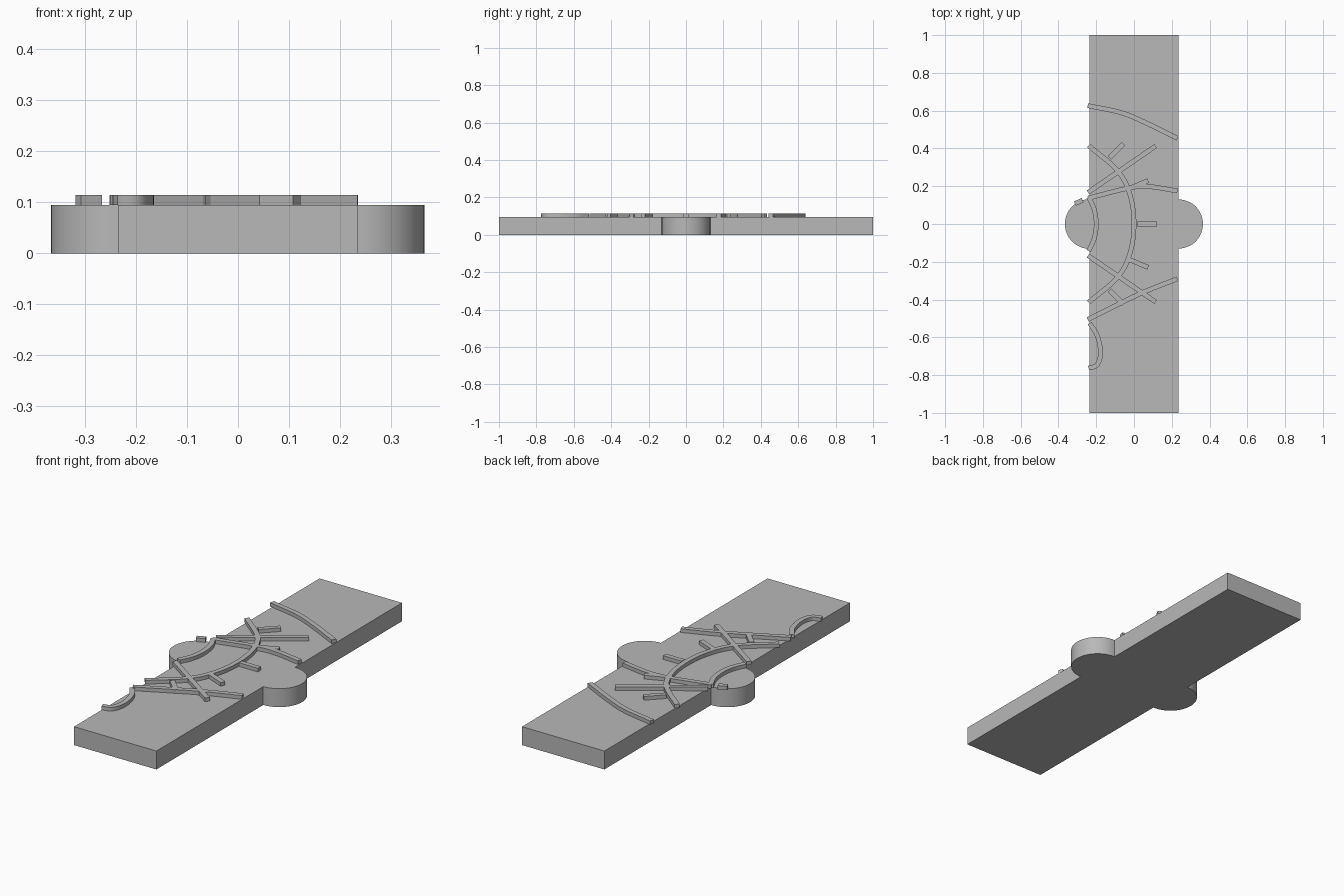
import bpy, bmesh, math
from mathutils import Vector

old = bpy.data.objects.get("Cube")
if old:
    bpy.data.objects.remove(old, do_unlink=True)

DECK, TOP, WIDTH = 0.095, 0.114, 0.025

grey = bpy.data.materials.new("plain grey")
grey.use_nodes = True
colour = (0.48, 0.48, 0.48, 1)
grey.diffuse_color = colour
grey.node_tree.nodes["Principled BSDF"].inputs["Base Color"].default_value = colour


def prism(name, outline, low, high):
    """Extrude a flat outline between two heights."""
    bm = bmesh.new()
    face = bm.faces.new([bm.verts.new((x, y, low)) for x, y in outline])
    raised = bmesh.ops.extrude_face_region(bm, geom=[face])["geom"]
    bmesh.ops.translate(bm, vec=(0, 0, high - low),
                        verts=[v for v in raised if isinstance(v, bmesh.types.BMVert)])
    bmesh.ops.recalc_face_normals(bm, faces=bm.faces)
    mesh = bpy.data.meshes.new(name)
    bm.to_mesh(mesh)
    bm.free()
    mesh.materials.append(grey)
    obj = bpy.data.objects.new(name, mesh)
    bpy.context.collection.objects.link(obj)
    bpy.ops.object.select_all(action='DESELECT')
    obj.select_set(True)
    bpy.context.view_layer.objects.active = obj
    bpy.ops.object.shade_smooth_by_angle(angle=math.radians(30))
    return obj


def smooth_path(points, steps=8):
    """Catmull-Rom curve through the points."""
    p = [Vector(q) for q in points]
    if len(p) == 2:
        return p
    p = [2 * p[0] - p[1]] + p + [2 * p[-1] - p[-2]]
    path = []
    for a, b, c, d in zip(p, p[1:], p[2:], p[3:]):
        for i in range(steps):
            t = i / steps
            path.append(0.5 * (2 * b + (c - a) * t + (2 * a - 5 * b + 4 * c - d) * t * t
                               + (3 * b - a - 3 * c + d) * t ** 3))
    return path + [p[-2]]


def ridge(name, points, width=WIDTH):
    """Raised strip of constant width following a path."""
    path = smooth_path(points)
    left, right = [], []
    for i, q in enumerate(path):
        along = (path[min(i + 1, len(path) - 1)] - path[max(i - 1, 0)]).normalized()
        side = Vector((-along.y, along.x)) * width / 2
        left.append(q + side)
        right.append(q - side)
    return prism(name, left + right[::-1], DECK, TOP)


# Slab with a round lobe on each long side
def lobe(cx, radius, start):
    return [(cx + radius * math.cos(start + math.pi * i / 32),
             radius * math.sin(start + math.pi * i / 32)) for i in range(33)]


half = 0.235
outline = [(half, -1)] + lobe(half, 0.13, -math.pi / 2) + [(half, 1), (-half, 1)]
outline += lobe(-half, 0.131, math.pi / 2) + [(-half, -1)]
prism("slab", outline, 0, DECK)

# Long curved ridges
ridge("back_curve", [(-0.245, 0.627), (-0.07, 0.59), (0.06, 0.537), (0.23, 0.453)])
ridge("main_arc", [(-0.24, 0.415), (-0.085, 0.28), (-0.02, 0.15), (0, 0),
                   (-0.02, -0.15), (-0.085, -0.28), (-0.24, -0.415)])
ridge("inner_arc", [(-0.24, 0.142), (-0.21, 0.075), (-0.2, 0), (-0.21, -0.075), (-0.24, -0.142)])
ridge("cross_curve", [(-0.243, 0.137), (-0.03, 0.19), (0.08, 0.198), (0.23, 0.175)])
ridge("front_curve", [(-0.245, -0.506), (0.03, -0.37), (0.23, -0.29)])
ridge("front_loop", [(-0.235, -0.525), (-0.195, -0.59), (-0.177, -0.68),
                     (-0.195, -0.745), (-0.24, -0.763)])

# Straight ridges repeated on the back and front halves
for side, s in (("back", 1), ("front", -1)):
    ridge(side + "_diagonal", [(-0.243, 0.167 * s), (0.115, 0.413 * s)])
    ridge(side + "_slanted_spur", [(-0.13, 0.35 * s), (-0.055, 0.425 * s)])
    ridge(side + "_short_spur", [(-0.02, 0.19 * s), (0.075, 0.23 * s)])

# Single short pieces
ridge("middle_spur", [(0.015, 0), (0.122, 0)])
ridge("lobe_stub", [(-0.313, 0.108), (-0.272, 0.126)])
